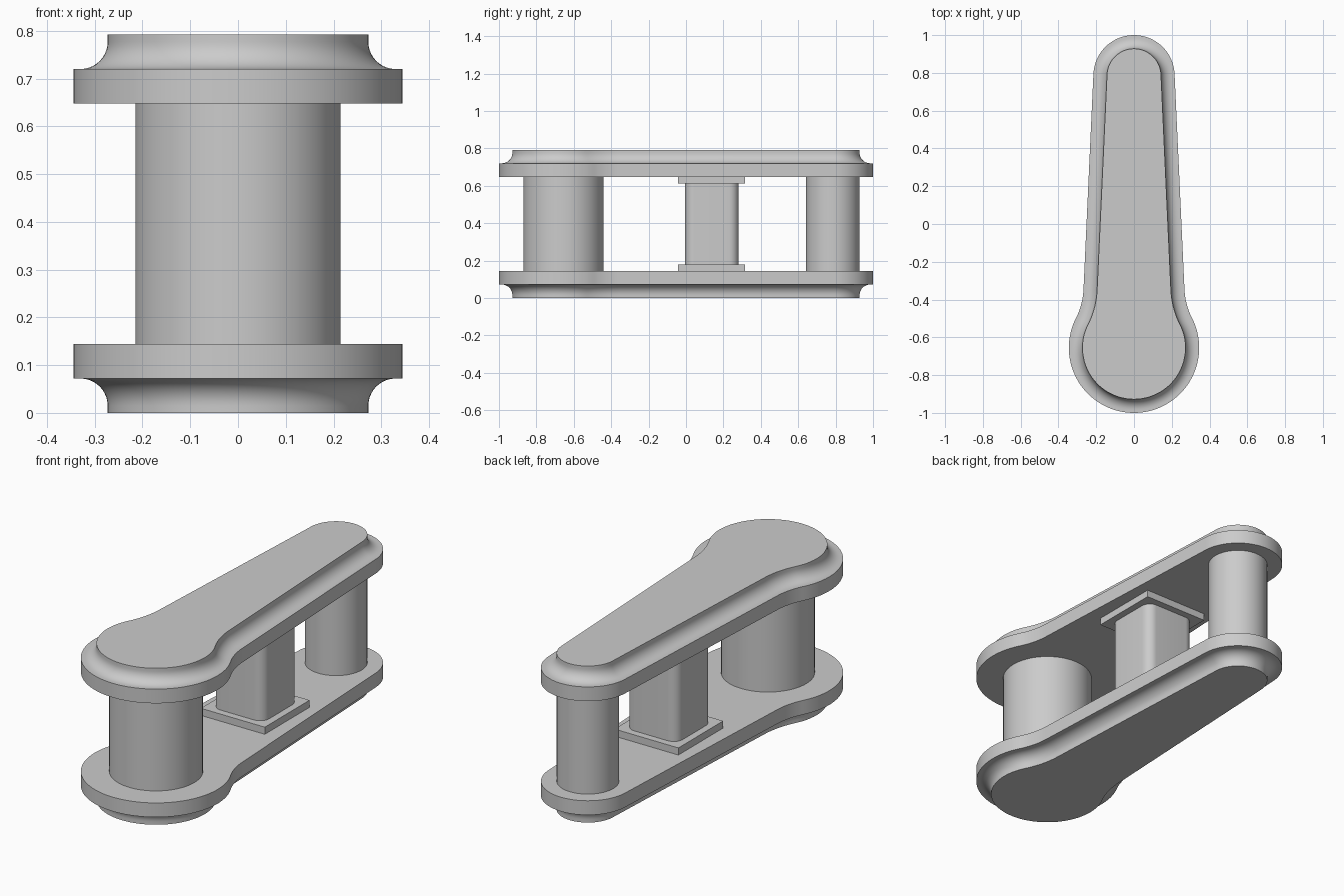
import bpy
import bmesh
from math import pi, sin, cos, acos, radians
from mathutils import Vector

cube = bpy.data.objects.get("Cube")
if cube:
    bpy.data.objects.remove(cube, do_unlink=True)

grey = bpy.data.materials.new("plain_grey")
grey.use_nodes = True
grey.diffuse_color = (0.6, 0.6, 0.6, 1)
grey.node_tree.nodes["Principled BSDF"].inputs["Base Color"].default_value = (0.6, 0.6, 0.6, 1)

# Shared dimensions
HEIGHT = 0.792
LAYER = 0.072            # thickness of the lip and of the coved step
FRONT = Vector((0, -0.655))
REAR = Vector((0, 0.785))
R_FRONT, R_REAR, R_NECK = 0.345, 0.215, 0.37
TAPER = 0.046            # lean of the straight sides, in radians


def arc(centre, radius, start, end, steps):
    return [centre + radius * Vector((cos(start + (end - start) * i / steps),
                                      sin(start + (end - start) * i / steps)))
            for i in range(steps + 1)]


def outline(inset):
    """Keyhole-like outline: big front round, concave neck, small rear round."""
    reach = (REAR - FRONT).length * sin(TAPER) + R_REAR + R_NECK
    phi = TAPER + acos(reach / (R_FRONT + R_NECK))
    neck = FRONT + (R_FRONT + R_NECK) * Vector((cos(phi), sin(phi)))
    half = arc(FRONT, R_FRONT - inset, -pi / 2, phi, 36)
    half += arc(neck, R_NECK + inset, phi + pi, TAPER + pi, 14)[1:]
    half += arc(REAR, R_REAR - inset, TAPER, pi / 2, 28)
    return half + [Vector((-p.x, p.y)) for p in reversed(half[1:-1])]


def finish(name, bm):
    bmesh.ops.recalc_face_normals(bm, faces=bm.faces[:])
    mesh = bpy.data.meshes.new(name)
    bm.to_mesh(mesh)
    bm.free()
    mesh.materials.append(grey)
    obj = bpy.data.objects.new(name, mesh)
    bpy.context.collection.objects.link(obj)
    bpy.ops.object.select_all(action='DESELECT')
    obj.select_set(True)
    bpy.context.view_layer.objects.active = obj
    bpy.ops.object.shade_smooth_by_angle(angle=radians(30))
    return obj


def loft(name, rings):
    """Skin a stack of (outline points, z) rings and cap both ends."""
    bm = bmesh.new()
    loops = [[bm.verts.new((p.x, p.y, z)) for p in pts] for pts, z in rings]
    for low, high in zip(loops, loops[1:]):
        for i in range(len(low)):
            j = (i + 1) % len(low)
            bm.faces.new((low[i], low[j], high[j], high[i]))
    bm.faces.new(loops[0])
    bm.faces.new(loops[-1])
    return finish(name, bm)


def rounded_square(centre, half, radius):
    points = []
    for k, (sx, sy) in enumerate(((1, 1), (-1, 1), (-1, -1), (1, -1))):
        corner = centre + (half - radius) * Vector((sx, sy))
        points += arc(corner, radius, k * pi / 2, (k + 1) * pi / 2, 10)
    return points


# Side plates: flat cap, concave cove, then the wider lip
EDGE = 0.015
cove = LAYER - EDGE
profile = [(LAYER, 0)]
profile += [(EDGE + cove * cos(t * pi / 20), EDGE + cove * sin(t * pi / 20)) for t in range(11)]
profile += [(0, LAYER), (0, 2 * LAYER)]
loft("lower_plate", [(outline(i), z) for i, z in profile])
loft("upper_plate", [(outline(i), HEIGHT - z) for i, z in profile])

# Round posts between the plates
BOTTOM, TOP = 2 * LAYER, HEIGHT - 2 * LAYER
for name, centre, radius in (("front_post", FRONT, 0.215), ("rear_post", REAR, 0.143)):
    ring = arc(centre, radius, 0, 2 * pi, 72)[:-1]
    loft(name, [(ring, BOTTOM), (ring, TOP)])

# Middle block with a square flange at each end
MIDDLE = Vector((0, 0.1375))
FLANGE = 0.036
block = rounded_square(MIDDLE, 0.143, 0.05)
loft("middle_block", [(block, BOTTOM + FLANGE), (block, TOP - FLANGE)])
square = [MIDDLE + 0.179 * Vector(s) for s in ((1, 1), (-1, 1), (-1, -1), (1, -1))]
for name, z in (("lower_flange", BOTTOM), ("upper_flange", TOP - FLANGE)):
    loft(name, [(square, z), (square, z + FLANGE)])
